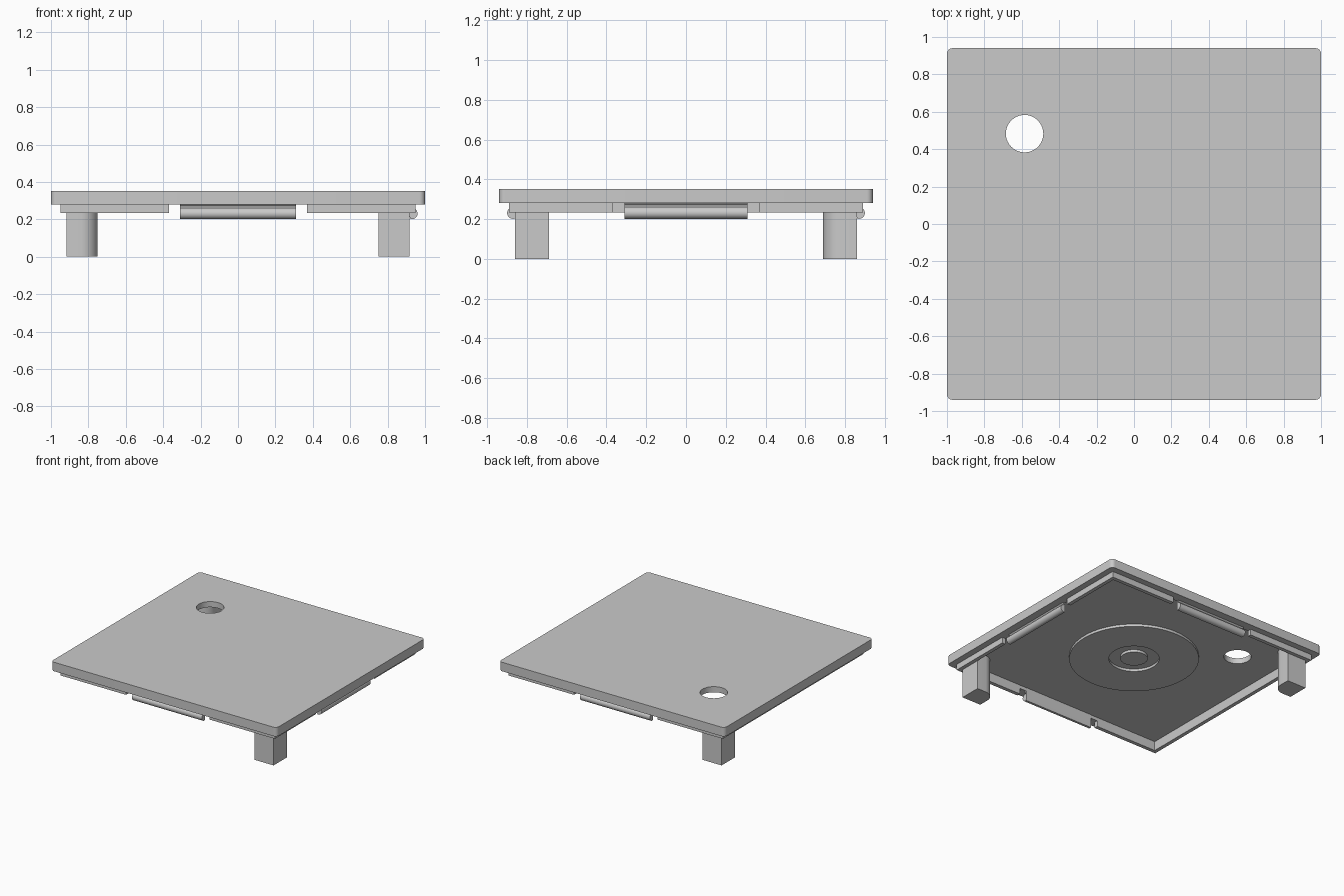
import bpy, math
from mathutils import Matrix

if "Cube" in bpy.data.objects:
    bpy.data.objects.remove(bpy.data.objects["Cube"])

grey = bpy.data.materials.new("plain grey")
grey.diffuse_color = (0.59, 0.59, 0.59, 1)
grey.use_nodes = True
grey.node_tree.nodes["Principled BSDF"].inputs["Base Color"].default_value = grey.diffuse_color


def smooth(ob):
    bpy.ops.object.select_all(action='DESELECT')
    ob.select_set(True)
    bpy.context.view_layer.objects.active = ob
    bpy.ops.object.shade_smooth_by_angle(angle=math.radians(30))


def slab(name, loops, z0, z1, matrix=None):
    """Extrude 2D outlines (later outlines cut holes) between two heights."""
    cu = bpy.data.curves.new(name, 'CURVE')
    cu.dimensions = '2D'
    cu.fill_mode = 'BOTH'
    cu.extrude = (z1 - z0) / 2
    for pts in loops:
        sp = cu.splines.new('POLY')
        sp.points.add(len(pts) - 1)
        for p, (x, y) in zip(sp.points, pts):
            p.co = (x, y, 0, 1)
        sp.use_cyclic_u = True
    tmp = bpy.data.objects.new(name + "_outline", cu)
    bpy.context.collection.objects.link(tmp)
    bpy.context.view_layer.update()
    me = bpy.data.meshes.new_from_object(tmp.evaluated_get(bpy.context.evaluated_depsgraph_get()))
    bpy.data.objects.remove(tmp)
    me.transform(Matrix.Translation((0, 0, (z0 + z1) / 2)))
    if matrix:
        me.transform(matrix)
    me.materials.clear()
    me.materials.append(grey)
    ob = bpy.data.objects.new(name, me)
    bpy.context.collection.objects.link(ob)
    bpy.ops.object.select_all(action='DESELECT')
    ob.select_set(True)
    bpy.context.view_layer.objects.active = ob
    # weld the extruded walls to the caps
    bpy.ops.object.mode_set(mode='EDIT')
    bpy.ops.mesh.select_all(action='SELECT')
    bpy.ops.mesh.remove_doubles(threshold=0.0001)
    bpy.ops.mesh.normals_make_consistent(inside=False)
    bpy.ops.object.mode_set(mode='OBJECT')
    smooth(ob)
    return ob


def arc(cx, cy, r, a0, a1, n):
    return [(cx + r * math.cos(math.radians(a0 + (a1 - a0) * i / n)),
             cy + r * math.sin(math.radians(a0 + (a1 - a0) * i / n))) for i in range(n + 1)]


def circle(cx, cy, r, n=64):
    return arc(cx, cy, r, 0, 360, n)[:-1]


X, Y, T, G = 0.95, 0.89, 0.03, 0.37     # rim half sizes, thickness, half gap
FLOOR = 0.307                           # underside of the plate inside the rim

# top plate with rounded corners and a round hole
r = 0.03
outline = []
for k, (sx, sy) in enumerate([(1, 1), (-1, 1), (-1, -1), (1, -1)]):
    outline += arc(sx * (1 - r), sy * (0.94 - r), r, 90 * k, 90 * k + 90, 8)
plate = slab("top_plate", [outline, circle(-0.585, 0.483, 0.1)], 0.28, 0.352)

# shallow pocket cut into the underside of the plate
px, py = X - T, Y - T
cutter = slab("pocket_cutter", [[(px, py), (-px, py), (-px, -py), (px, -py)]], 0.2, FLOOR)
cutter.hide_render = True
mod = plate.modifiers.new("pocket", 'BOOLEAN')
mod.operation = 'DIFFERENCE'
mod.solver = 'EXACT'
mod.object = cutter
bpy.context.view_layer.objects.active = plate
bpy.ops.object.modifier_move_to_index(modifier="pocket", index=0)
bpy.ops.object.modifier_apply(modifier="pocket")
bpy.data.objects.remove(cutter)
smooth(plate)

# locating rim under the plate: two corner pieces and one long left piece
for side, s in (("front", -1), ("back", 1)):
    pts = [(G, Y), (X, Y), (X, G), (px, G), (px, py), (G, py)]
    slab("rim_corner_" + side, [[(x, s * y) for x, y in pts]], 0.233, 0.281)
slab("rim_left", [[(-G, Y), (-X, Y), (-X, -Y), (-G, -Y),
                   (-G, -py), (-px, -py), (-px, py), (-G, py)]], 0.233, 0.281)

# two corner legs, rounded on the inner corner
leg = [(0.918, 0.86), (0.75, 0.86)] + arc(0.84, 0.78, 0.09, 180, 270, 12) + [(0.918, 0.69)]
slab("leg_front_right", [[(x, -y) for x, y in leg]], 0, FLOOR + 0.001)
slab("leg_back_left", [[(-x, y) for x, y in leg]], 0, FLOOR + 0.001)

# snap clips on three sides: profile of a thin tongue ending in a rounded bead
clip = ([(-0.032, FLOOR), (-0.032, 0.212), (-0.028, 0.202)]
        + arc(-0.02, 0.231, 0.03, -90, 90, 12) + [(-0.02, 0.27), (-0.01, 0.281), (-0.031, 0.281)])
upright = Matrix(((1, 0, 0, 0), (0, 0, 1, 0), (0, 1, 0, 0), (0, 0, 0, 1)))
for name, angle, dist in (("right", 0, X), ("back", 90, Y), ("front", -90, Y)):
    m = Matrix.Rotation(math.radians(angle), 4, 'Z') @ Matrix.Translation((dist, 0, 0)) @ upright
    slab("snap_clip_" + name, [clip], -0.31, 0.31, m)

# plain raised ring and button under the plate
slab("underside_ring", [circle(0, 0, 0.475, 96), circle(0, 0, 0.185)], 0.287, FLOOR + 0.001)
slab("underside_button", [circle(0, 0, 0.1)], 0.287, FLOOR + 0.001)
